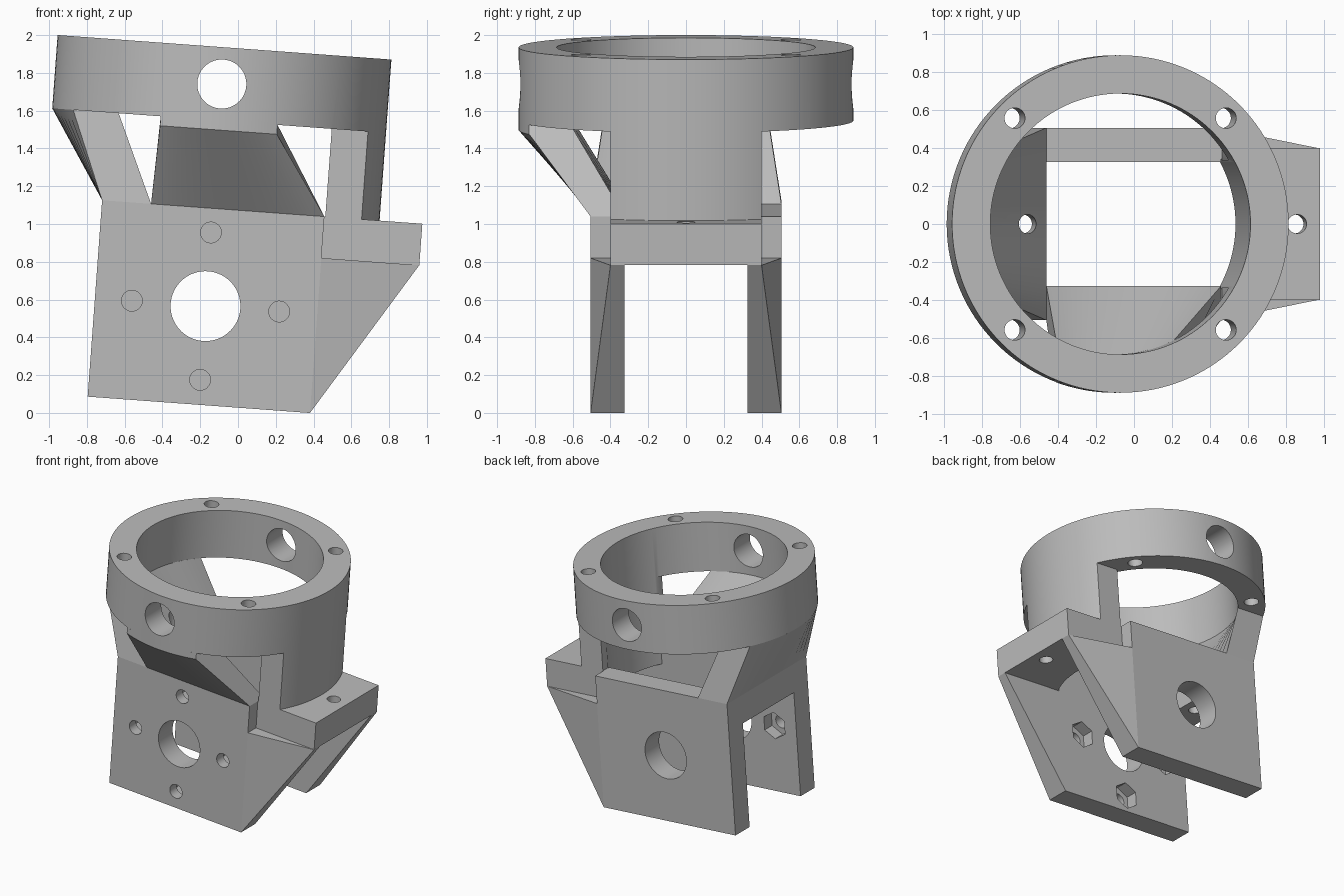
import bpy, bmesh, math
from mathutils import Matrix, Vector

cube = bpy.data.objects.get("Cube")
if cube:
    bpy.data.objects.remove(cube, do_unlink=True)

# Everything is modelled upright, then leaned by TILT about the y axis
TILT = math.radians(4.2)
CX, R_OUT, R_IN = -0.213, 0.886, 0.685       # ring centre and radii
FOOT, SHELF, DECK, RIM, TOP = 0.0275, 0.85, 1.07, 1.536, 1.925
LEFT, INNER, RIGHT, END = -0.80, -0.54, 0.38, 0.90
Y_IN, Y_OUT, Y_SHELF = 0.325, 0.505, 0.40

grey = bpy.data.materials.new("plain grey")
grey.use_nodes = True
grey.diffuse_color = (0.5, 0.5, 0.5, 1)
grey.node_tree.nodes["Principled BSDF"].inputs["Base Color"].default_value = (0.5, 0.5, 0.5, 1)


def finish(name, bm):
    bmesh.ops.recalc_face_normals(bm, faces=bm.faces)
    me = bpy.data.meshes.new(name)
    bm.to_mesh(me)
    bm.free()
    me.materials.append(grey)
    ob = bpy.data.objects.new(name, me)
    bpy.context.collection.objects.link(ob)
    return ob


def box(name, x0, x1, y0, y1, z0, z1):
    bm = bmesh.new()
    size = Matrix.Diagonal((x1 - x0, y1 - y0, z1 - z0, 1))
    mid = Matrix.Translation(((x0 + x1) / 2, (y0 + y1) / 2, (z0 + z1) / 2))
    bmesh.ops.create_cube(bm, size=1, matrix=mid @ size)
    return finish(name, bm)


def cylinder(name, centre, radius, length, along_y=False, sides=48):
    bm = bmesh.new()
    turn = Matrix.Rotation(math.pi / 2 if along_y else 0, 4, 'X')
    bmesh.ops.create_cone(bm, cap_ends=True, segments=sides, radius1=radius, radius2=radius,
                          depth=length, matrix=Matrix.Translation(centre) @ turn)
    return finish(name, bm)


def strip(name, sections):
    """Solid skinned through a row of closed sections."""
    bm = bmesh.new()
    rows = [[bm.verts.new(p) for p in s] for s in sections]
    n = len(rows[0])
    for a, b in zip(rows, rows[1:]):
        for i in range(n):
            j = (i + 1) % n
            bm.faces.new((a[i], a[j], b[j], b[i]))
    bm.faces.new(rows[0])
    bm.faces.new(rows[-1])
    return finish(name, bm)


def cut(ob, cutters):
    for c in cutters:
        m = ob.modifiers.new("cut", 'BOOLEAN')
        m.operation, m.solver, m.object = 'DIFFERENCE', 'EXACT', c
    bpy.context.view_layer.update()
    deps = bpy.context.evaluated_depsgraph_get()
    me = bpy.data.meshes.new_from_object(ob.evaluated_get(deps))
    ob.modifiers.clear()
    ob.data = me
    for c in cutters:
        bpy.data.objects.remove(c, do_unlink=True)
    return ob


def bore():
    return cylinder("bore", (CX, 0, 1.5), R_IN, 2, sides=128)


parts = []

# Ring with its hanging right wall, bolt holes and cross hole
ring = cylinder("ring_and_wall", (CX, 0, (DECK + TOP) / 2), R_OUT, TOP - DECK, sides=128)
cutters = [bore(),
           box("gap", -2, 0.385, -2, 2, 0, RIM),
           box("gap", 0.3, 2, Y_SHELF, 2, 0, RIM),
           box("gap", 0.3, 2, -2, -Y_SHELF, 0, RIM),
           cylinder("cross_hole", (CX, 0, 1.73), 0.13, 3, True)]
for sx in (-1, 1):
    for sy in (-1, 1):
        cutters.append(cylinder("bolt", (CX + sx * 0.556, sy * 0.556, 1.7), 0.054, 1))
parts.append(cut(ring, cutters))

# Side plates; the front one has screw holes with hexagonal nut pockets inside
back = box("back_plate", LEFT, RIGHT, Y_IN, Y_OUT, FOOT, DECK)
front = box("front_plate", LEFT, RIGHT, -Y_OUT, -Y_IN, FOOT, DECK)
hub = Vector((CX, 0, 0.551))
parts.append(cut(back, [cylinder("hub_hole", hub, 0.185, 3, True, 64)]))
cutters = [cylinder("hub_hole", hub, 0.185, 3, True, 64)]
for k in range(4):
    a = k * math.pi / 2
    p = hub + Vector((math.cos(a), 0, math.sin(a))) * 0.391
    cutters.append(cylinder("screw", p + Vector((0, -0.45, 0)), 0.055, 0.5, True, 32))
    cutters.append(cylinder("nut", p + Vector((0, -0.32, 0)), 0.105, 0.2, True, 6))
parts.append(cut(front, cutters))

# Right shelf and left bridge joining the plates
shelf = box("right_shelf", RIGHT, END, -Y_SHELF, Y_SHELF, SHELF, DECK)
parts.append(cut(shelf, [bore(), cylinder("bolt", (0.78, 0, 1), 0.05, 1)]))
bridge = box("left_bridge", LEFT, INNER, -Y_IN, Y_IN, SHELF, DECK)
parts.append(cut(bridge, [cylinder("bolt", (-0.65, 0, 1), 0.05, 1)]))

# Tapering gussets below the shelf
for side, s in (("front", -1), ("back", 1)):
    def wedge(y_plate, y_end):
        return [(RIGHT, s * y_plate, FOOT), (RIGHT, s * y_plate, SHELF), (END, s * y_end, SHELF)]
    parts.append(strip(side + "_gusset", [wedge(Y_IN, Y_IN), wedge(Y_OUT, Y_SHELF)]))

# Lofted supports rising from the plates to the ring
STEPS = 16
left, lean = [], []
for i in range(STEPS + 1):
    f = i / STEPS
    t = 0.43 * (2 * f - 1)
    y = Y_OUT * (2 * f - 1)
    o, n = (math.sqrt(r * r - t * t) for r in (R_OUT, R_IN))
    left.append([(LEFT, y, DECK), (CX - o, t, RIM), (CX - n, t, RIM), (INNER, y, DECK)])
    t = 0.31 * (2 * f - 1)
    x = INNER + (RIGHT - INNER) * f
    o, n = (math.sqrt(r * r - t * t) for r in (R_OUT, R_IN))
    lean.append([(x, -Y_OUT, DECK), (CX + t, -o, RIM - 0.05), (CX + t, -o, RIM),
                 (CX + t, -n, RIM), (x, -Y_IN, DECK)])
support = strip("left_support", left)
parts.append(cut(support, [cylinder("bolt", (-0.65, 0, 1.2), 0.05, 1)]))
parts.append(strip("front_support", lean))

# Lean the whole bracket and shade it
bpy.ops.object.select_all(action='DESELECT')
for ob in parts:
    ob.data.transform(Matrix.Rotation(TILT, 4, 'Y'))
    ob.select_set(True)
bpy.context.view_layer.objects.active = parts[0]
bpy.ops.object.shade_smooth_by_angle(angle=math.radians(30))
